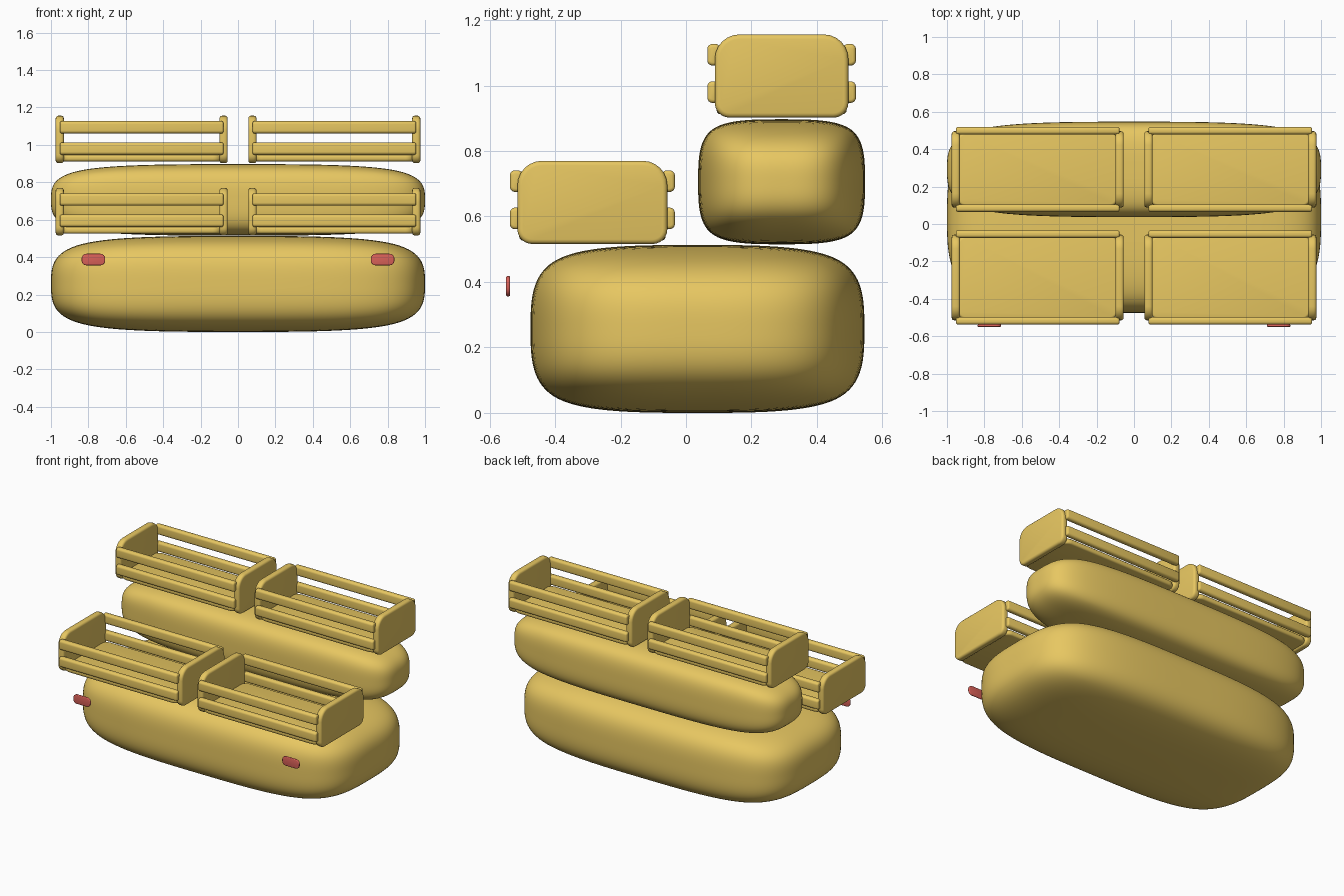
import bpy, bmesh
from mathutils import Matrix, Vector

if "Cube" in bpy.data.objects:
    bpy.data.objects.remove(bpy.data.objects["Cube"])


def material(name, rgb):
    m = bpy.data.materials.new(name)
    m.diffuse_color = (*rgb, 1)
    m.use_nodes = True
    m.node_tree.nodes["Principled BSDF"].inputs["Base Color"].default_value = m.diffuse_color
    return m


FABRIC = material("mustard", (0.80, 0.57, 0.12))
RED = material("red", (0.70, 0.12, 0.10))


def finish(bm, name, mat):
    bmesh.ops.recalc_face_normals(bm, faces=bm.faces)
    for f in bm.faces:
        f.smooth = True
    me = bpy.data.meshes.new(name)
    bm.to_mesh(me)
    bm.free()
    me.materials.append(mat)
    ob = bpy.data.objects.new(name, me)
    bpy.context.collection.objects.link(ob)
    return ob


def box(lo, hi):
    lo, hi = Vector(lo), Vector(hi)
    bm = bmesh.new()
    bmesh.ops.create_cube(bm, size=1, matrix=Matrix.Translation((lo + hi) / 2)
                          @ Matrix.Diagonal((*(hi - lo), 1)))
    return bm


def soft_body(name, lo, hi):
    bm = box(lo, hi)
    bmesh.ops.subdivide_edges(bm, edges=bm.edges[:], cuts=1, use_grid_fill=True)
    ob = finish(bm, name, FABRIC)
    sub = ob.modifiers.new("soften", "SUBSURF")
    sub.levels = sub.render_levels = 4


def rounded_box(name, lo, hi, axis, top_r, bottom_r, edge, mat=FABRIC):
    """Box with rounded corners around one axis, then softened rims."""
    bm = box(lo, hi)
    mid = (lo[2] + hi[2]) / 2
    for r, upper in ((top_r, True), (bottom_r, False)):
        edges = []
        for e in bm.edges:
            a, b = e.verts
            along = abs(a.co[axis] - b.co[axis]) > 0.9 * (hi[axis] - lo[axis])
            level = [i for i in range(3) if i != axis]
            same = all(abs(a.co[i] - b.co[i]) < 1e-5 for i in level)
            centre_z = (a.co.z + b.co.z) / 2
            # only original corners, not strips made by the first pass
            corner = all(min(abs(a.co[i] - lo[i]), abs(a.co[i] - hi[i])) < 1e-5 for i in level)
            if along and same and corner and (axis == 2 or (centre_z > mid) == upper):
                edges.append(e)
        if edges:
            bmesh.ops.bevel(bm, geom=edges, offset=r, segments=6, profile=0.5, affect='EDGES')
    ob = finish(bm, name, mat)
    bev = ob.modifiers.new("rim", "BEVEL")
    bev.width, bev.segments = edge, 3
    bev.limit_method, bev.angle_limit = 'ANGLE', 0.7
    return ob


# Main bodies: a wide lower tier and a narrower rear upper tier
soft_body("lower_body", (-1, -0.475, 0), (1, 0.545, 0.513))
soft_body("upper_body", (-1, 0.037, 0.515), (1, 0.547, 0.897))

# Four open crates: (tier name, front y, back y, base z)
for tier, y0, y1, z in (("front", -0.515, -0.057, 0.516), ("rear", 0.088, 0.496, 0.902)):
    for side, xc in (("left", -0.515), ("right", 0.515)):
        pre = f"{tier}_{side}_"
        # End panels
        for end, s in (("a", -1), ("b", 1)):
            x = xc + s * 0.438
            rounded_box(pre + "end_panel_" + end, (x - 0.022, y0, z), (x + 0.022, y1, z + 0.254),
                        0, 0.075, 0.045, 0.014)
        # Floor
        rounded_box(pre + "floor", (xc - 0.43, y0 + 0.005, z + 0.01), (xc + 0.43, y1 - 0.005, z + 0.046),
                    2, 0.05, 0.05, 0.013)
        # Side rails
        for face, y in (("front", y0 - 0.003), ("back", y1 + 0.003)):
            for row, h in (("lower", 0.078), ("upper", 0.192)):
                rounded_box(pre + face + "_rail_" + row, (xc - 0.437, y - 0.02, z + h - 0.033),
                            (xc + 0.437, y + 0.02, z + h + 0.033), 0, 0.016, 0.016, 0.01)

# Small red lights in front of the lower body
for side, x in (("left", -0.773), ("right", 0.773)):
    rounded_box(side + "_light", (x - 0.063, -0.55, 0.356), (x + 0.063, -0.537, 0.418),
                1, 0.026, 0.026, 0.005, RED)
